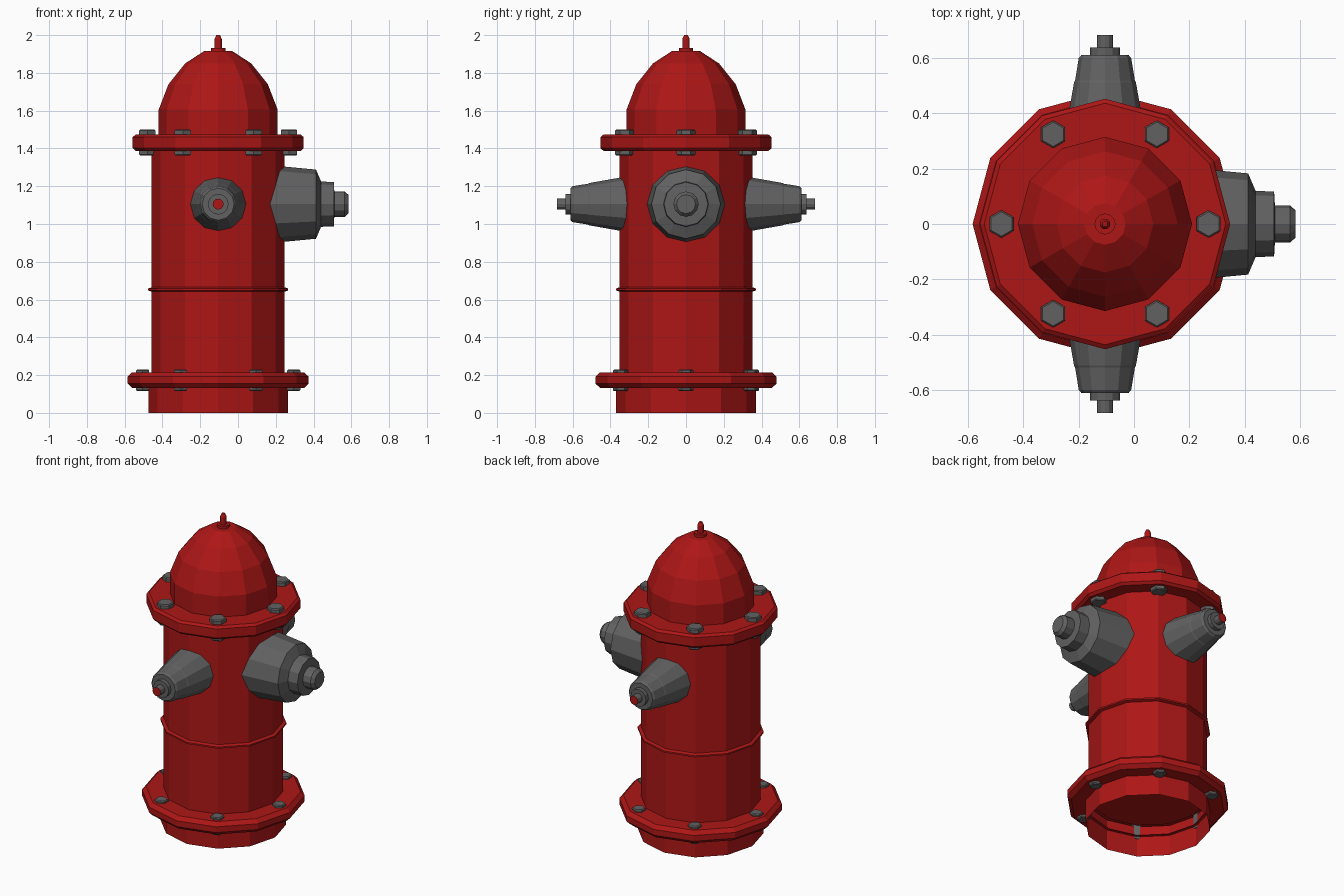
import bpy, bmesh
from math import cos, sin, pi, radians
from mathutils import Matrix, Vector

if "Cube" in bpy.data.objects:
    bpy.data.objects.remove(bpy.data.objects["Cube"])

CX = -0.105      # hydrant axis
NZ = 1.105       # outlet height
red = bpy.data.materials.new("red_paint")
red.diffuse_color = (0.42, 0.008, 0.008, 1)
red.use_nodes = True
red.node_tree.nodes["Principled BSDF"].inputs["Base Color"].default_value = red.diffuse_color
grey = bpy.data.materials.new("grey_metal")
grey.diffuse_color = (0.12, 0.12, 0.12, 1)
grey.use_nodes = True
grey.node_tree.nodes["Principled BSDF"].inputs["Base Color"].default_value = grey.diffuse_color


def lathe(name, profile, mat, sides=12, xf=None, closed=False, turn=0.0):
    """Spin (radius, height) points around z, bottom to top; radius 0 makes a pole."""
    bm = bmesh.new()
    rings = []
    for r, z in profile:
        if r == 0:
            rings.append([bm.verts.new((0, 0, z))] * sides)
        else:
            rings.append([bm.verts.new((r * cos(turn + 2 * pi * i / sides),
                                        r * sin(turn + 2 * pi * i / sides), z))
                          for i in range(sides)])
    pairs = list(zip(rings, rings[1:]))
    if closed:
        pairs.append((rings[-1], rings[0]))
    for a, b in pairs:
        for i in range(sides):
            j = (i + 1) % sides
            bm.faces.new(list(dict.fromkeys((a[i], a[j], b[j], b[i]))))
    me = bpy.data.meshes.new(name)
    bm.to_mesh(me)
    bm.free()
    me.materials.append(mat)
    ob = bpy.data.objects.new(name, me)
    ob.matrix_world = xf if xf is not None else Matrix.Translation((CX, 0, 0))
    bpy.context.collection.objects.link(ob)
    return ob


# Barrel, open skirt underneath and thin bead around the middle
lathe("barrel", [(0, 0.2), (0.352, 0.2), (0.352, 1.4)], red)
lathe("skirt", [(0.37, 0), (0.37, 0.2)], red)
lathe("bead", [(0.345, 0.64), (0.371, 0.648), (0.371, 0.658), (0.345, 0.668)], red)

# Flanges
lathe("base_flange", [(0.35, 0.132), (0.455, 0.132), (0.479, 0.155),
                      (0.479, 0.192), (0.455, 0.215), (0.35, 0.215)], red)
lathe("top_flange", [(0.30, 1.387), (0.437, 1.387), (0.453, 1.402),
                     (0.453, 1.46), (0.437, 1.473), (0.30, 1.473)], red)

# Bonnet dome with stem
lathe("bonnet", [(0.315, 1.47), (0.315, 1.605), (0.263, 1.74),
                 (0.175, 1.85), (0.075, 1.915), (0, 1.915)], red)
lathe("stem", [(0.038, 1.91), (0.038, 1.932), (0.019, 1.932),
               (0.019, 1.98), (0.01, 2.0), (0, 2.0)], red)


# Hexagonal bolts through both flanges
def bolts(name, ring_r, r, z0, z1):
    c = 0.006
    for k in range(6):
        a = k * pi / 3
        lathe(name, [(0, z0), (r - c, z0), (r, z0 + c), (r, z1 - c), (r - c, z1), (0, z1)],
              grey, 6, Matrix.Translation((CX + ring_r * cos(a), ring_r * sin(a), 0)),
              turn=pi / 2)


bolts("top_bolt", 0.375, 0.05, 1.363, 1.5)
bolts("base_bolt", 0.40, 0.04, 0.115, 0.23)

# Large side outlet along +x
to_x = Matrix.Translation((0, 0, NZ)) @ Matrix.Rotation(radians(90), 4, 'Y')
lathe("large_outlet", [(0.21, 0.13), (0.183, 0.413), (0.12, 0.44), (0.117, 0.507),
                       (0.067, 0.51), (0.067, 0.565), (0.05, 0.584), (0, 0.584)],
      grey, xf=to_x)

# Small outlets front and back, each with a red end cap
for s, side in ((-1, "front"), (1, "back")):
    xf = Matrix.Translation((CX, 0, NZ)) @ Matrix.Rotation(radians(-90 * s), 4, 'X')
    lathe(side + "_outlet", [(0.158, 0.25), (0.145, 0.325), (0.112, 0.512), (0.108, 0.52),
                             (0.095, 0.6), (0.085, 0.612), (0.055, 0.612), (0.055, 0.638),
                             (0.029, 0.638), (0.029, 0.683)], grey, xf=xf)
    lathe(side + "_outlet_tip", [(0.029, 0.683), (0, 0.684)], red, xf=xf)
